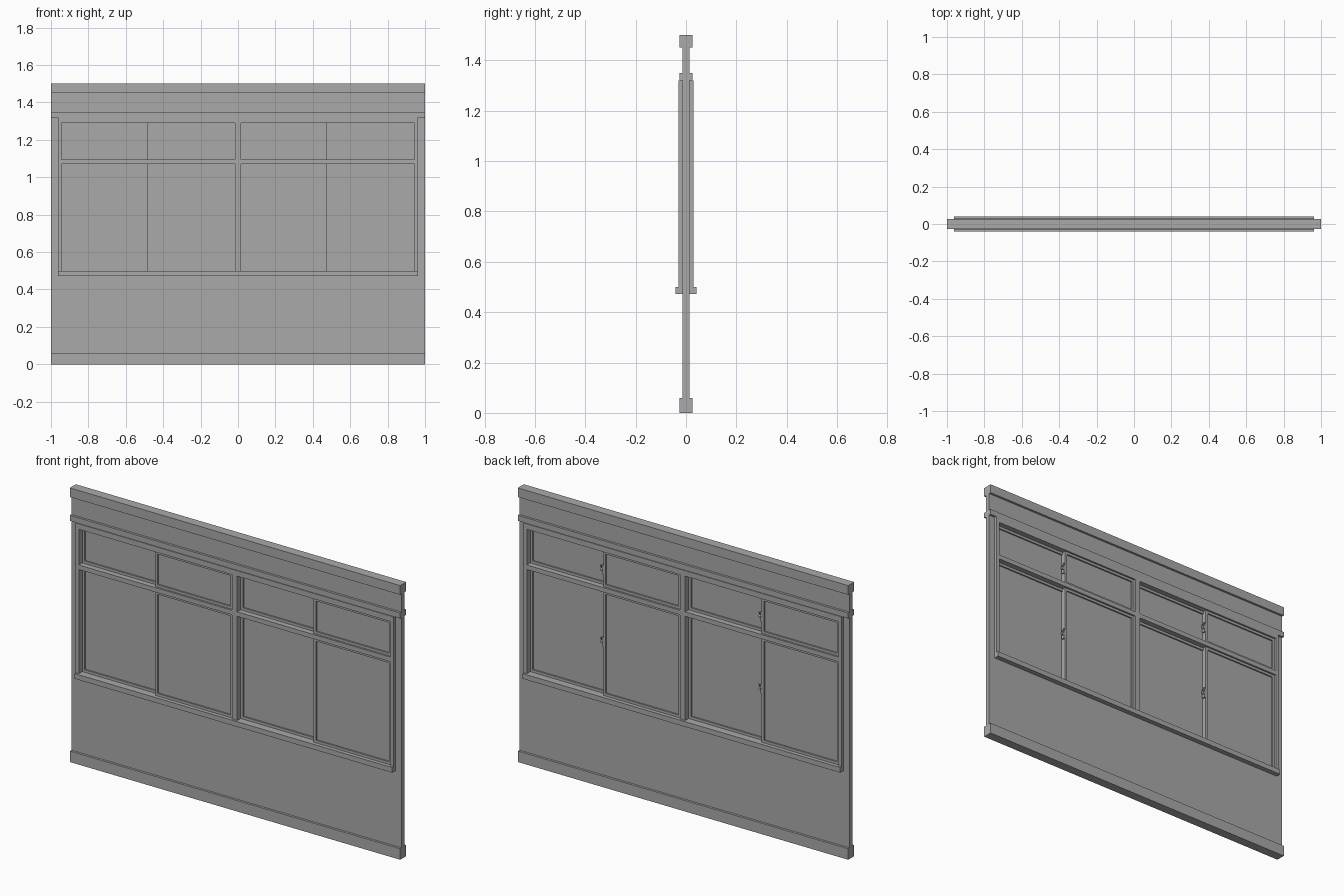
import bpy
import math

cube = bpy.data.objects.get("Cube")
if cube:
    bpy.data.objects.remove(cube, do_unlink=True)

grey = bpy.data.materials.new("plain_grey")
grey.use_nodes = True
colour = (0.4, 0.4, 0.4, 1)
grey.diffuse_color = colour
grey.node_tree.nodes["Principled BSDF"].inputs["Base Color"].default_value = colour


def box(name, x0, x1, y0, y1, z0, z1):
    bpy.ops.mesh.primitive_cube_add(size=1, location=((x0 + x1) / 2, (y0 + y1) / 2, (z0 + z1) / 2))
    ob = bpy.context.object
    ob.name = name
    ob.scale = (x1 - x0, y1 - y0, z1 - z0)
    bpy.ops.object.transform_apply(location=False, rotation=False, scale=True)
    ob.data.materials.append(grey)
    return ob


def bar(name, x0, x1, depth, z0, z1):
    """Box centred on the wall plane."""
    return box(name, x0, x1, -depth, depth, z0, z1)


WALL, TRIM, FRAME, SILL = 0.0135, 0.026, 0.03, 0.041
EDGE, JAMB = 0.962, 0.943        # outer and inner faces of the window frame
SILL_TOP, HEAD = 0.50, 1.32
RAIL = 0.014                     # width of sash members
MULLION = 0.016

# Wall around the opening
bar("lower_wall", -1, 1, WALL, 0.03, 0.49)
bar("upper_wall", -1, 1, WALL, 1.31, 1.48)
for side, s in (("left", 1), ("right", -1)):
    a, b = sorted((s * (EDGE - 0.005), s))
    bar(side + "_wall", a, b, WALL, 0.48, HEAD)

# Horizontal mouldings
bar("baseboard", -1, 1, TRIM, 0, 0.06)
bar("top_cap", -1, 1, TRIM, 1.45, 1.5)
bar("header_trim", -1, 1, TRIM, HEAD, 1.35)
bar("window_sill", -EDGE, EDGE, SILL, 0.472, SILL_TOP)

# Window frame
bar("frame_head", -EDGE, EDGE, FRAME, 1.29, HEAD)
for side, s in (("left", 1), ("right", -1)):
    a, b = sorted((s * JAMB, s * EDGE))
    bar(side + "_jamb", a, b, FRAME, SILL_TOP, 1.29)
bar("centre_mullion", -MULLION, MULLION, FRAME, SILL_TOP, 1.29)
for side, a, b in (("right", -JAMB, -MULLION), ("left", MULLION, JAMB)):
    bar(side + "_transom", a, b, FRAME, 1.07, 1.095)


def sash(name, x0, x1, y0, y1, z0, z1):
    box(name + "_stile_a", x0, x0 + RAIL, y0, y1, z0, z1)
    box(name + "_stile_b", x1 - RAIL, x1, y0, y1, z0, z1)
    box(name + "_bottom_rail", x0 + RAIL, x1 - RAIL, y0, y1, z0, z0 + RAIL)
    box(name + "_top_rail", x0 + RAIL, x1 - RAIL, y0, y1, z1 - RAIL, z1)
    mid = (y0 + y1) / 2
    box(name + "_pane", x0 + RAIL, x1 - RAIL, mid - 0.002, mid + 0.002, z0 + RAIL, z1 - RAIL)


def latch(name, x, z):
    """Small turning catch on the back of the meeting stile."""
    box(name + "_plate", x, x + 0.008, 0.001, 0.019, z - 0.026, z + 0.026)
    bpy.ops.mesh.primitive_cylinder_add(vertices=12, radius=0.008, depth=0.012,
                                        location=(x + 0.012, 0.014, z),
                                        rotation=(0, math.pi / 2, 0))
    knob = bpy.context.object
    knob.name = name + "_pivot"
    knob.data.materials.append(grey)
    bpy.ops.object.shade_smooth_by_angle()
    lever = box(name + "_lever", x + 0.008, x + 0.015, 0.012, 0.019, z - 0.004, z + 0.03)
    lever.rotation_euler.x = math.radians(-35)


# Sliding sashes: one pair in each of the four openings
for side, a, b in (("right", -JAMB, -MULLION), ("left", MULLION, JAMB)):
    middle = (a + b) / 2
    for level, z0, z1, catch in (("lower", SILL_TOP, 1.07, 0.79), ("upper", 1.095, 1.29, 1.185)):
        name = side + "_" + level
        sash(name + "_back_sash", a, middle + RAIL / 2, 0, 0.02, z0, z1)
        sash(name + "_front_sash", middle - RAIL / 2, b, -0.02, 0, z0, z1)
        latch(name + "_latch", middle + RAIL / 2, catch)
